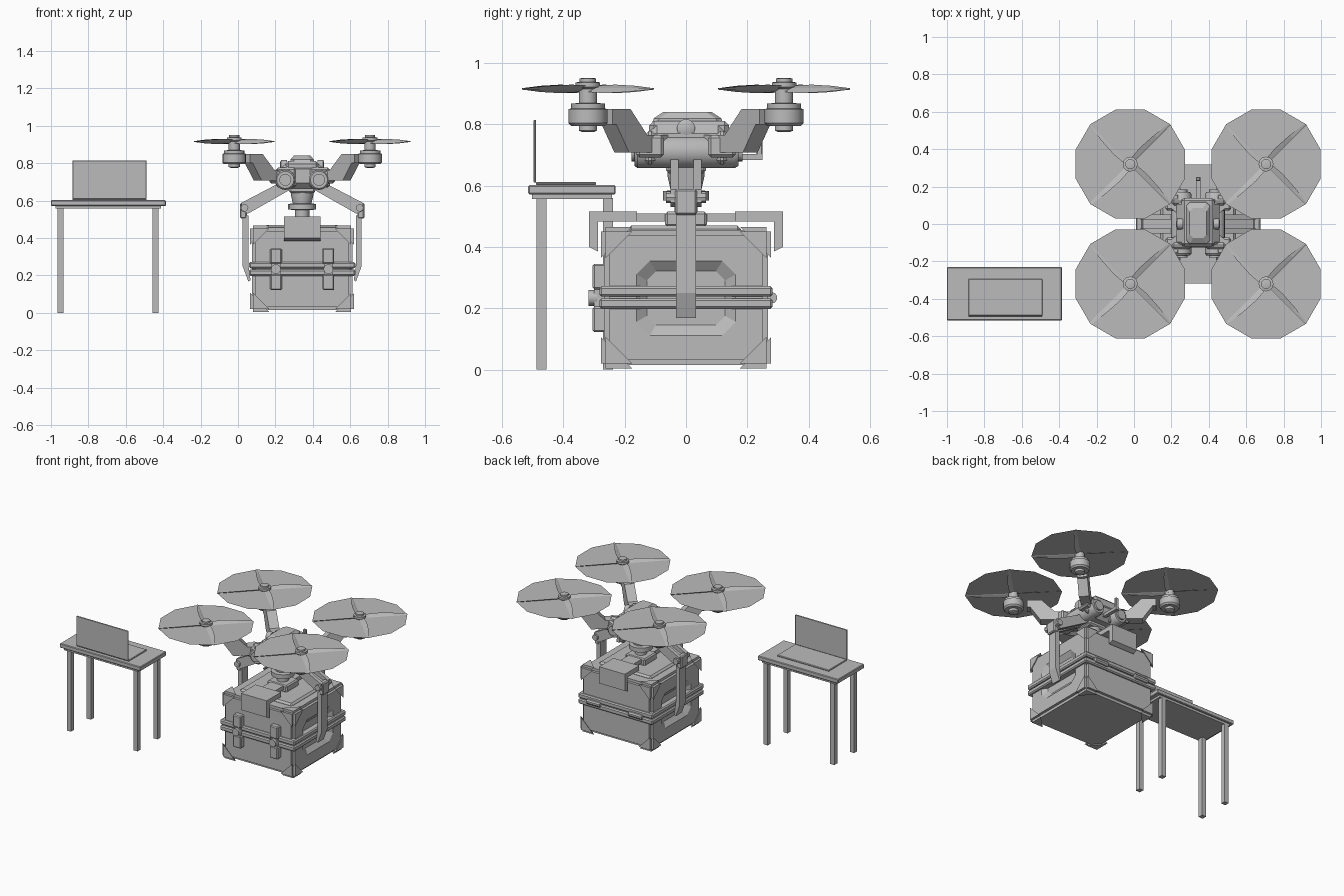
import bpy, bmesh, math
from mathutils import Vector, Matrix

if "Cube" in bpy.data.objects:
    bpy.data.objects.remove(bpy.data.objects["Cube"])

CX = 0.343  # centre line of the aircraft and its cargo
grey = bpy.data.materials.new("plain grey")
grey.diffuse_color = (0.5, 0.5, 0.5, 1)
grey.use_nodes = True
grey.node_tree.nodes["Principled BSDF"].inputs["Base Color"].default_value = grey.diffuse_color


def finish(name, bm, smooth=False):
    bmesh.ops.recalc_face_normals(bm, faces=bm.faces)
    me = bpy.data.meshes.new(name)
    bm.to_mesh(me)
    bm.free()
    me.materials.append(grey)
    ob = bpy.data.objects.new(name, me)
    bpy.context.collection.objects.link(ob)
    if smooth:
        bpy.ops.object.select_all(action='DESELECT')
        ob.select_set(True)
        bpy.context.view_layer.objects.active = ob
        bpy.ops.object.shade_smooth_by_angle(angle=math.radians(35))
    return ob


def box_bm(x0, x1, y0, y1, z0, z1, bevel=0.0, segments=1):
    bm = bmesh.new()
    bmesh.ops.create_cube(bm, size=1)
    bmesh.ops.scale(bm, verts=bm.verts, vec=(x1 - x0, y1 - y0, z1 - z0))
    bmesh.ops.translate(bm, verts=bm.verts, vec=((x0 + x1) / 2, (y0 + y1) / 2, (z0 + z1) / 2))
    if bevel:
        bmesh.ops.bevel(bm, geom=bm.edges[:], offset=bevel, segments=segments, affect='EDGES')
    return bm


def box(name, *dims, bevel=0.0, segments=1):
    return finish(name, box_bm(*dims, bevel=bevel, segments=segments))


def lathe(name, profile, origin, axis='Z', sides=16):
    """Stack of (radius, height) rings around an axis through origin."""
    rot = {'X': Matrix.Rotation(math.pi / 2, 4, 'Y'), 'Y': Matrix.Rotation(-math.pi / 2, 4, 'X'),
           'Z': Matrix()}[axis]
    rings = [[(r * math.cos(2 * math.pi * i / sides), r * math.sin(2 * math.pi * i / sides), h)
              for i in range(sides)] for r, h in profile]
    bm = loft_bm(rings)
    bmesh.ops.transform(bm, matrix=Matrix.Translation(origin) @ rot, verts=bm.verts)
    return finish(name, bm, True)


def loft_bm(rings, caps=True):
    bm = bmesh.new()
    vs = [[bm.verts.new(p) for p in ring] for ring in rings]
    n = len(vs[0])
    for a, b in zip(vs, vs[1:]):
        for i in range(n):
            bm.faces.new((a[i], a[(i + 1) % n], b[(i + 1) % n], b[i]))
    if caps:
        bm.faces.new(vs[0])
        bm.faces.new(vs[-1])
    return bm


def extrude_xz(name, pts, y0, y1):
    return finish(name, loft_bm([[(x, y, z) for x, z in pts] for y in (y0, y1)]))


def chamfer_rect(a0, a1, b0, b1, c):
    return [(a0 + c, b0), (a1 - c, b0), (a1, b0 + c), (a1, b1 - c),
            (a1 - c, b1), (a0 + c, b1), (a0, b1 - c), (a0, b0 + c)]


# --- Table and open laptop ---
box("table_top", -1, -0.385, -0.515, -0.23, 0.572, 0.602, bevel=0.004)
box("table_apron", -0.975, -0.412, -0.503, -0.242, 0.557, 0.572)
for x in (-0.965, -0.457):
    for y in (-0.488, -0.271):
        box("table_leg", x, x + 0.032, y, y + 0.033, 0, 0.56)
box("laptop_base", -0.885, -0.49, -0.49, -0.293, 0.602, 0.612, bevel=0.003)
box("laptop_screen", -0.885, -0.49, -0.497, -0.489, 0.61, 0.815, bevel=0.002)

# --- Cargo case with recessed sides ---
case = box("case_body", CX - 0.268, CX + 0.268, -0.268, 0.268, 0.014, 0.456, bevel=0.018, segments=2)
for s in (-1, 1):
    rings = [[(CX + s * x, y, z) for y, z in chamfer_rect(-w, w, 0.233 - h, 0.233 + h, c)]
             for x, w, h, c in ((0.243, 0.128, 0.088, 0.03), (0.27, 0.165, 0.124, 0.045),
                                (0.30, 0.165, 0.124, 0.045))]
    cutter = finish("recess_cutter", loft_bm(rings))
    cutter.hide_render = True
    cutter.hide_viewport = True
    mod = case.modifiers.new("side recess", 'BOOLEAN')
    mod.operation = 'DIFFERENCE'
    mod.object = cutter
for z0, z1 in ((0.238, 0.272), (0.198, 0.232)):
    box("case_band", CX - 0.284, CX + 0.284, -0.283, 0.283, z0, z1, bevel=0.007)
box("case_lid_panel", CX - 0.2, CX + 0.2, -0.19, 0.18, 0.44, 0.47, bevel=0.012)

# corner guards: slices of a slightly larger box beyond a slanted plane
for sx in (-1, 1):
    for sy in (-1, 1):
        for sz in (-1, 1):
            bm = box_bm(CX - 0.278, CX + 0.278, -0.278, 0.278, 0.004, 0.466, bevel=0.016, segments=2)
            corner = Vector((CX + sx * 0.278, sy * 0.278, 0.235 + sz * 0.231))
            no = Vector((sx, sy, sz)).normalized()
            bmesh.ops.bisect_plane(bm, geom=bm.verts[:] + bm.edges[:] + bm.faces[:],
                                   plane_co=corner - Vector((sx * 0.118, 0, 0)), plane_no=no,
                                   clear_inner=True)
            bmesh.ops.holes_fill(bm, edges=[e for e in bm.edges if e.is_boundary])
            finish("corner_guard", bm)

# front latches and back hinges
for s in (-1, 1):
    x = CX + s * 0.14
    box("latch_upper", x - 0.031, x + 0.031, -0.305, -0.26, 0.262, 0.345, bevel=0.006)
    box("latch_lower", x - 0.031, x + 0.031, -0.305, -0.26, 0.122, 0.205, bevel=0.006)
    box("latch_bridge", x - 0.023, x + 0.023, -0.3, -0.26, 0.2, 0.27)
    lathe("latch_knob", [(0.026, -0.318), (0.026, -0.29)], (x, 0, 0.234), 'Y', 12)
    lathe("case_hinge", [(0.019, -0.05), (0.019, 0.05)], (CX + s * 0.16, 0.279, 0.234), 'X', 10)

# --- Cargo clamp: cross beam and padded corner brackets ---
box("clamp_beam", CX - 0.05, CX + 0.05, -0.18, 0.18, 0.483, 0.51)
box("clamp_hub", CX - 0.075, CX + 0.075, -0.068, 0.068, 0.465, 0.515, bevel=0.008)
for s in (-1, 1):
    path = [(0.16, 0.483), (0.287, 0.483), (0.287, 0.385), (0.317, 0.4), (0.317, 0.515), (0.16, 0.515)]
    finish("clamp_bracket", loft_bm([[(x, s * y, z) for y, z in path]
                                     for x in (CX - 0.098, CX + 0.098)]))
lathe("neck", [(0.038, 0.5), (0.038, 0.55), (0.075, 0.552), (0.075, 0.582), (0.05, 0.585),
               (0.06, 0.63), (0.06, 0.67)], (CX, 0, 0))

# --- Side grabbing arms ---
for s in (-1, 1):
    def px(pts):
        return [(CX + s * x, z) for x, z in pts]
    rail = px([(0.05, 0.69), (0.13, 0.69), (0.325, 0.588), (0.325, 0.545), (0.29, 0.53), (0.07, 0.655)])
    for y0 in (-0.05, 0.024):
        extrude_xz("grab_arm_rail", rail, y0, y0 + 0.026)
    extrude_xz("grab_arm_core", px([(0.08, 0.67), (0.31, 0.57), (0.3, 0.54), (0.08, 0.65)]), -0.026, 0.026)
    lathe("grab_elbow", [(0.02, -0.066), (0.02, 0.066)], (CX + s * 0.308, 0, 0.562), 'Y', 10)
    box("elbow_block", *sorted((CX + s * 0.296, CX + s * 0.332)), -0.036, 0.036, 0.505, 0.588, bevel=0.006)
    extrude_xz("grab_claw", px([(0.288, 0.52), (0.318, 0.52), (0.318, 0.25), (0.288, 0.168),
                                (0.276, 0.175), (0.288, 0.26)]), -0.033, 0.033)

# --- Aircraft body ---
box("fuselage", CX - 0.115, CX + 0.115, -0.125, 0.135, 0.665, 0.8, bevel=0.03)
box("upper_deck", CX - 0.088, CX + 0.088, -0.12, 0.14, 0.74, 0.812, bevel=0.015)
finish("canopy", loft_bm([[(CX + x, y, z) for x, y in chamfer_rect(-w, w, -l, l + 0.01, 0.018)]
                          for z, w, l in ((0.78, 0.062, 0.12), (0.82, 0.062, 0.105), (0.84, 0.045, 0.075))]))
box("belly", CX - 0.07, CX + 0.07, -0.065, 0.065, 0.64, 0.68, bevel=0.01)
for s in (-1, 1):
    x = CX + s * 0.09
    lathe("side_tube", [(0.032, -0.178), (0.032, -0.168), (0.046, -0.168), (0.054, -0.158),
                        (0.054, 0.158), (0.046, 0.172), (0.032, 0.172), (0.032, 0.184)],
          (x, 0, 0.711), 'Y')
    for y in (-0.117, 0.117):
        box("tube_clamp", x - 0.05, x + 0.058, y - 0.017, y + 0.017, 0.67, 0.778, bevel=0.012)
        box("arm_root", *sorted((CX + s * 0.1, CX + s * 0.175)), y - 0.045, y + 0.045, 0.692, 0.765, bevel=0.01)
    lathe("side_sensor", [(0.03, -0.018), (0.03, 0.012), (0.015, 0.018)] if s > 0 else
          [(0.015, -0.018), (0.03, -0.012), (0.03, 0.018)], (CX + s * 0.1, 0, 0.788), 'X', 12)
# rear antenna
box("antenna_stem", CX - 0.012, CX + 0.012, 0.12, 0.25, 0.684, 0.704)
box("antenna_tip", CX - 0.012, CX + 0.012, 0.23, 0.25, 0.69, 0.77, bevel=0.004)

# --- Four rotors on bent arms ---
ARM = [(0.40, 0.85), (0.31, 0.85), (0.227, 0.765), (0.1, 0.765),
       (0.1, 0.708), (0.317, 0.708), (0.38, 0.80), (0.40, 0.80)]
BLADE = [(0.02, 0.02, 0.010), (0.1, 0.026, 0.014), (0.2, 0.02, 0.010), (0.3, 0.006, 0.002)]
for sx in (-1, 1):
    for sy in (-1, 1):
        cx, cy = CX + sx * 0.363, sy * 0.32
        d = Vector((sx * 0.363, sy * 0.32)).normalized()
        side = Vector((-d.y, d.x)) * 0.032
        finish("rotor_arm", loft_bm([[(CX + d.x * r + k * side.x, d.y * r + k * side.y, z)
                                      for r, z in ARM] for k in (-1, 1)]))
        lathe("motor", [(0.018, 0.775), (0.03, 0.78), (0.03, 0.795), (0.055, 0.795), (0.064, 0.805),
                        (0.064, 0.85), (0.055, 0.852), (0.055, 0.868), (0.03, 0.87), (0.03, 0.9)],
              (cx, cy, 0))
        lathe("rotor_hub", [(0.03, 0.895), (0.03, 0.915), (0.04, 0.922), (0.04, 0.937), (0.027, 0.939),
                            (0.027, 0.95), (0.016, 0.952)], (cx, cy, 0), sides=12)
        # thin twelve-sided spinning disc
        bm = bmesh.new()
        bm.faces.new([bm.verts.new((cx + 0.302 * math.cos(a), cy + 0.302 * math.sin(a), 0.915))
                      for a in (math.radians(15 + 30 * i) for i in range(12))])
        finish("rotor_disc", bm)
        # pitched blades along the diagonals
        for k in range(4):
            rings = [[(r, -w, -h), (r, 0, 0.003), (r, w, h), (r, 0, -0.003)] for r, w, h in BLADE]
            bm = loft_bm(rings)
            bmesh.ops.transform(bm, verts=bm.verts, matrix=Matrix.Translation((cx, cy, 0.916))
                                @ Matrix.Rotation(math.pi / 4 + k * math.pi / 2, 4, 'Z'))
            finish("rotor_blade", bm)
